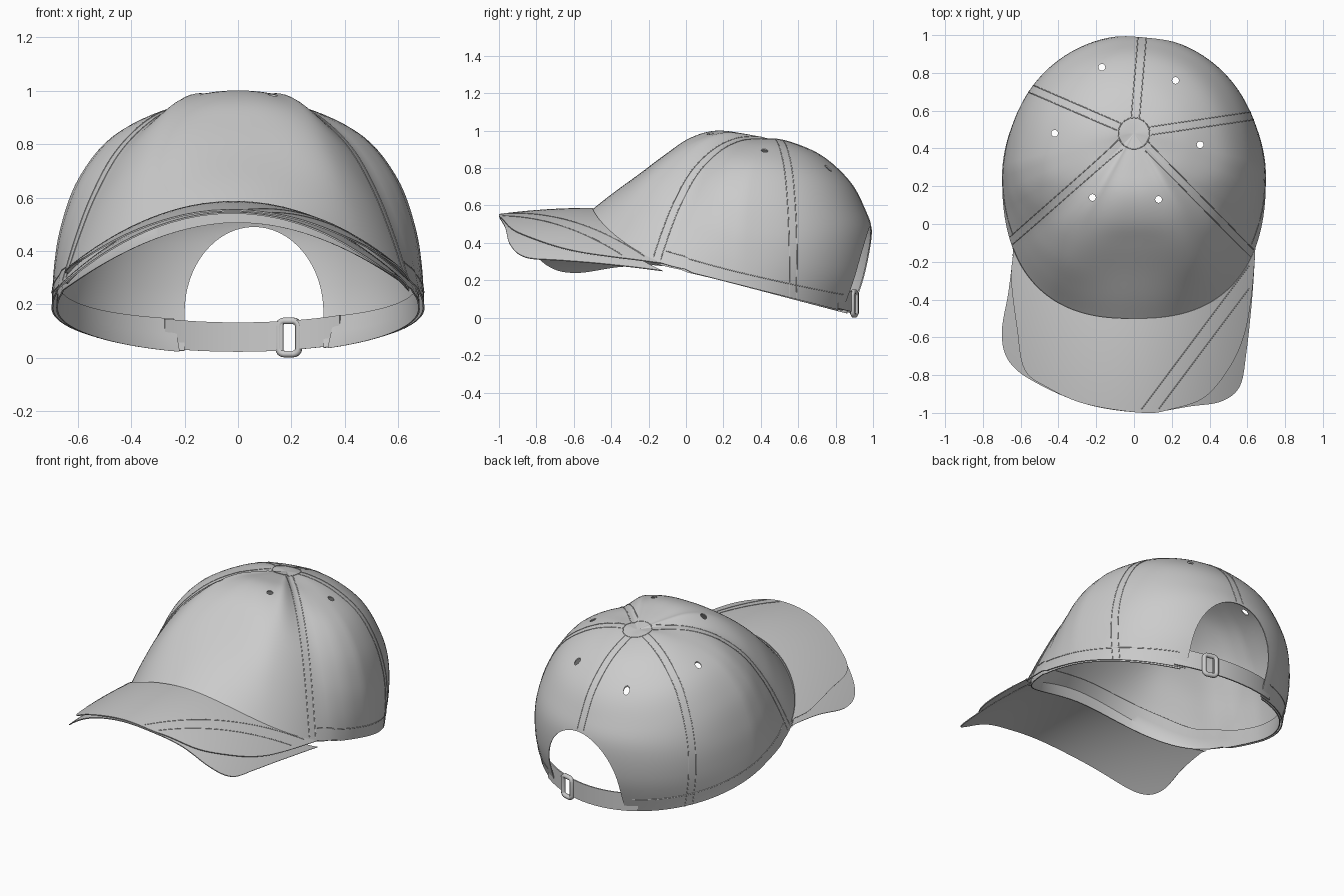
import bpy, bmesh
from math import sin, cos, radians, degrees, asin, pi
from mathutils import Vector

if "Cube" in bpy.data.objects:
    bpy.data.objects.remove(bpy.data.objects["Cube"])

APEX = Vector((0, 0.48, 0))
# Crown profiles: (fraction of the way from apex to rim, height), last height is the rim
FRONT = [(0, .95), (.18, .985), (.33, 1.0), (.47, .96), (.6, .875), (.75, .765), (.89, .665), (1, .58)]
PANEL = [(0, .95), (.18, .98), (.33, .99), (.48, .95), (.63, .86), (.78, .725), (.9, .57), (1, .415)]
DIAG = [(0, .95), (.15, .957), (.32, .947), (.5, .89), (.68, .775), (.82, .615), (.92, .455), (1, .3)]
SIDE = [(0, .95), (.2, .955), (.45, .915), (.7, .82), (.87, .67), (.96, .5), (.995, .35), (1.005, .2)]
BACK = [(0, .95), (.25, .93), (.6, .86), (.92, .735), (1.1, .6), (1.205, .46), (1.17, .25), (1, .05)]
KEYS = [(-90, FRONT), (-52, PANEL), (-27, DIAG), (5, SIDE), (90, BACK)]


def spline(pts, u):
    n = len(pts) - 1
    f = max(0, min(u, 1)) * n
    i = min(int(f), n - 1)
    t = f - i
    a, b, c, d = (Vector(pts[max(0, min(n, k))]) for k in (i - 1, i, i + 1, i + 2))
    return 0.5 * (2 * b + (c - a) * t + (2 * a - 5 * b + 4 * c - d) * t * t + (3 * b - a - 3 * c + d) * t ** 3)


def rim(deg):
    c, s = cos(radians(deg)), sin(radians(deg))
    if s >= 0:
        x, y = .695 * c, .25 + .66 * s
    else:
        x, y = .695 * abs(c) ** .8 * (1 if c > 0 else -1), .25 - .75 * abs(s) ** .8
    z = .02 + (.9 - y) * .2545
    if y < 0:
        z = max(z, .58 - .7 * x * x)
    return Vector((x, y, z))


def crown_point(deg, u):
    e = degrees(asin(max(-1, min(1, sin(radians(deg))))))
    for (a0, p0), (a1, p1) in zip(KEYS, KEYS[1:]):
        if e <= a1 + 1e-6:
            break
    w = (e - a0) / (a1 - a0)
    w = w * w * (3 - 2 * w)

    def norm(p):
        q, r = spline(p, u), p[-1][1]
        return q.x, (q.y - r) / (.95 - r)
    (t0, h0), (t1, h1) = norm(p0), norm(p1)
    t, h = t0 + (t1 - t0) * w, h0 + (h1 - h0) * w
    r = rim(deg)
    return Vector((r.x * t, APEX.y + (r.y - APEX.y) * t, r.z + (.95 - r.z) * h))


def u_at_radius(deg, radius):
    lo, hi = 0, .5
    for _ in range(20):
        mid = (lo + hi) / 2
        if (crown_point(deg, mid).xy - APEX.xy).length < radius:
            lo = mid
        else:
            hi = mid
    return lo


def sheet(name, rows, closed=False, thick=.01, cutter=None):
    bm = bmesh.new()
    g = [[bm.verts.new(p) for p in r] for r in rows]
    n = len(g[0])
    for a, b in zip(g, g[1:]):
        for j in range(n if closed else n - 1):
            k = (j + 1) % n
            bm.faces.new((a[j], b[j], b[k], a[k]))
    bmesh.ops.remove_doubles(bm, verts=bm.verts, dist=1e-5)
    me = bpy.data.meshes.new(name)
    bm.to_mesh(me)
    bm.free()
    ob = bpy.data.objects.new(name, me)
    bpy.context.collection.objects.link(ob)
    bpy.ops.object.select_all(action='DESELECT')
    ob.select_set(True)
    bpy.context.view_layer.objects.active = ob
    m = ob.modifiers.new("thickness", 'SOLIDIFY')
    m.thickness, m.offset = thick, -1
    bpy.ops.object.modifier_apply(modifier=m.name)
    if cutter:
        m = ob.modifiers.new("holes", 'BOOLEAN')
        m.operation, m.object, m.solver = 'DIFFERENCE', cutter, 'EXACT'
        bpy.ops.object.modifier_apply(modifier=m.name)
    bpy.ops.object.shade_smooth_by_angle(angle=radians(40))
    return ob


def tube(name, paths, r, cyclic=False):
    cu = bpy.data.curves.new(name, 'CURVE')
    cu.dimensions, cu.bevel_depth, cu.bevel_resolution = '3D', r, 1
    for path in paths:
        s = cu.splines.new('POLY')
        s.points.add(len(path) - 1)
        for p, q in zip(s.points, path):
            p.co = (*q, 1)
        s.use_cyclic_u = cyclic
    ob = bpy.data.objects.new(name, cu)
    bpy.context.collection.objects.link(ob)
    return ob


# Cutter: rear arch and six vent eyelets
bm = bmesh.new()
arch = [(.06 + .26 * cos(pi * i / 32), .17 + .32 * sin(pi * i / 32)) for i in range(33)]
arch += [(-.2, -.2), (.32, -.2)]
face = bm.faces.new([bm.verts.new((x, .55, z)) for x, z in arch])
ext = bmesh.ops.extrude_face_region(bm, geom=[face])
bmesh.ops.translate(bm, vec=(0, .8, 0), verts=[v for v in ext['geom'] if isinstance(v, bmesh.types.BMVert)])
for x, y in [(-.17, .83), (.22, .76), (.35, .42), (.13, .13), (-.22, .14), (-.42, .48)]:
    c = bmesh.ops.create_cone(bm, cap_ends=True, segments=16, radius1=.018, radius2=.018, depth=.5)
    bmesh.ops.translate(bm, vec=(x, y, .88), verts=c['verts'])
bmesh.ops.recalc_face_normals(bm, faces=bm.faces)
me = bpy.data.meshes.new("hole_cutter")
bm.to_mesh(me)
bm.free()
cutter = bpy.data.objects.new("hole_cutter", me)
cutter.hide_render = True
bpy.context.collection.objects.link(cutter)

# Crown
N = 120
sheet("crown", [[crown_point(j * 360 / N, i / 36) for j in range(N)] for i in range(37)], True, .006, cutter)
bpy.data.objects.remove(cutter)

# Inner sweatband, open at the rear arch
angs = [109 + 311 * i / 100 for i in range(101)]
rows = []
for u in (.91, .95, 1):
    rows.append([APEX * .025 + Vector((p.x * .975, p.y * .975, p.z)) for p in (crown_point(a, u) for a in angs)])
rows.append([Vector((p.x, p.y, p.z - .004 - .07 * max(0, -sin(radians(a))) ** 2)) for p, a in zip(rows[2], angs)])
sheet("sweatband", rows, thick=.006)

# Brim: drooping underside with side lobes, and a smaller top panel
UNDER = [(-.64, -.16), (-.665, -.36), (-.7, -.58), (-.66, -.73), (-.52, -.84), (-.25, -.955), (.05, -.998),
         (.3, -.965), (.46, -.94), (.56, -.86), (.595, -.68), (.625, -.4), (.64, -.18)]
TOP = [(-.64, -.16), (-.65, -.3), (-.62, -.55), (-.58, -.77), (-.45, -.87), (-.25, -.955), (.05, -1),
       (.2, -.98), (.37, -.92), (.5, -.77), (.58, -.6), (.62, -.4), (.64, -.18)]


def brim_point(x, y, lift, bend):
    t = y + 1
    return Vector((x, y, .545 + lift + .13 * t - .13 * t * t - bend * (x + .015) ** 2))


def brim(name, outline, lift, bend):
    rows = []
    for i in range(17):
        row = []
        for j in range(73):
            a = rim(205 + 130 * j / 72)
            p = a.xy.lerp(spline(outline, j / 72), i / 16)
            row.append(brim_point(p.x, p.y, lift, bend))
        rows.append(row)
    sheet(name, rows, thick=.006)


brim("brim_underside", UNDER, 0, .71)
brim("brim_top", TOP, .01, .64)
tube("brim_stitching", [[brim_point(*Vector(a).lerp(Vector(b), i / 20), .01, .64) for i in range(21)]
                        for a, b in (((.61, -.22), (.04, -.98)), ((.61, -.34), (.13, -.98)))], .0025)

# Double stitching along the panel seams and the rim, single round the top button
lines = []
for deg, end in ((-28, .98), (202, .98), (29, 1), (137, 1), (87, .66)):
    start = u_at_radius(deg, .085)
    for side in (-1, 1):
        path = []
        for i in range(41):
            u = start + (end - start) * i / 40
            rate = (crown_point(deg + 1, u) - crown_point(deg - 1, u)).length / 2
            path.append(crown_point(deg + side * .022 / rate, u))
        lines.append(path)
for a, b in ((-25, 60), (110, 200)):
    lines.append([crown_point(a + (b - a) * i / 40, .93) for i in range(41)])
tube("seam_stitching", lines, .0025)
tube("button_seam", [[crown_point(d, u_at_radius(d, .083)) for d in range(0, 360, 10)]], .0025, True)

# Rear strap in two pieces, meeting at the buckle
for name, a, b in (("strap_short", 57, 72), ("strap_long", 76, 113)):
    rows = []
    for h in (.115, .06, .005):
        rows.append([Vector((p.x * 1.015, p.y * 1.015, p.z + h)) for p in (rim(a + (b - a) * i / 16) for i in range(17))])
    sheet(name, rows, thick=.008)

# Buckle frame
corners = []
for cx, cz, a0 in ((.018, .118, 0), (-.018, .118, 90), (-.018, .034, 180), (.018, .034, 270)):
    for k in range(5):
        t = radians(a0 + k * 22.5)
        corners.append((cx + .02 * cos(t), 0, cz + .02 * sin(t)))
buckle = tube("buckle", [corners], .014, True)
buckle.location = (.19, .9, 0)
buckle.rotation_euler.z = radians(-15)
